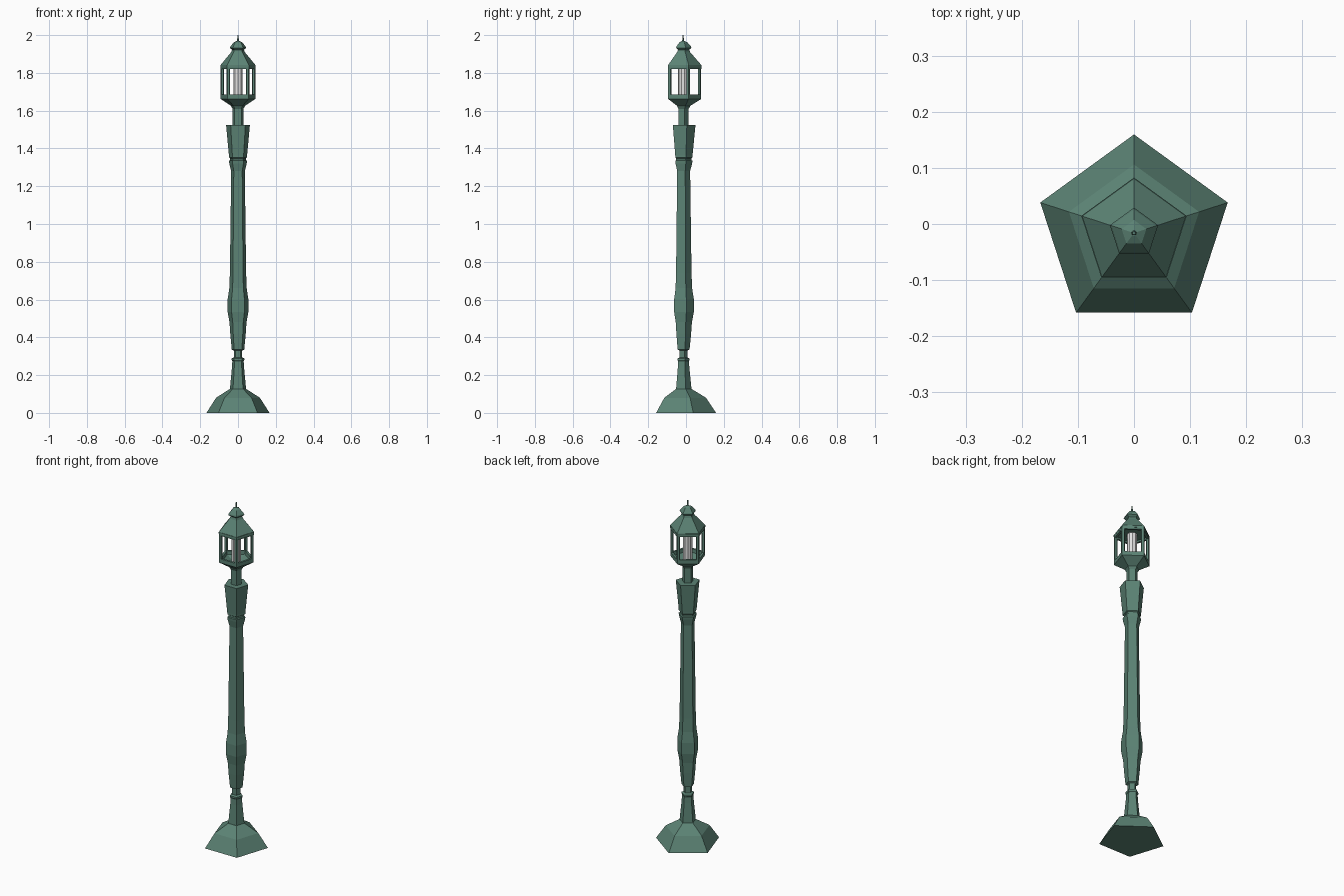
import bpy, bmesh, math
from mathutils import Vector

if "Cube" in bpy.data.objects:
    bpy.data.objects.remove(bpy.data.objects["Cube"])

CY = -0.016          # pentagon axis, so the bounding box is centred
S72 = math.sin(math.radians(72))


def material(name, rgb):
    m = bpy.data.materials.new(name)
    m.diffuse_color = (*rgb, 1)
    m.use_nodes = True
    m.node_tree.nodes["Principled BSDF"].inputs["Base Color"].default_value = m.diffuse_color
    return m


green = material("weathered_green", (0.105, 0.225, 0.175))
white = material("lamp_white", (0.75, 0.75, 0.75))


def finish(name, bm, mat):
    bmesh.ops.recalc_face_normals(bm, faces=bm.faces)
    me = bpy.data.meshes.new(name)
    bm.to_mesh(me)
    bm.free()
    me.materials.append(mat)
    ob = bpy.data.objects.new(name, me)
    ob.location.y = CY
    bpy.context.collection.objects.link(ob)
    return ob


def corner(r, i, z=0.0, n=5):
    a = math.pi / 2 + 2 * math.pi * i / n
    return Vector((r * math.cos(a), r * math.sin(a), z))


# Five-sided turned part from (front half width, height) pairs
def turned(name, profile, mat=green, closed=False, n=5):
    bm = bmesh.new()
    rings = [[bm.verts.new(corner(w / S72, i, z, n)) for i in range(n)] for w, z in profile]
    pairs = list(zip(rings, rings[1:]))
    if closed:
        pairs.append((rings[-1], rings[0]))
    else:
        bm.faces.new(rings[0])
        bm.faces.new(rings[-1])
    for a, b in pairs:
        for i in range(n):
            j = (i + 1) % n
            bm.faces.new((a[i], a[j], b[j], b[i]))
    return finish(name, bm, mat)


# Flared foot and pedestal
turned("base", [(0.167, 0), (0.116, 0.08), (0.043, 0.127)])
turned("pedestal", [(0.043, 0.125), (0.032, 0.24), (0.030, 0.275), (0.034, 0.28),
                    (0.034, 0.288), (0.022, 0.294), (0.022, 0.335)])
# Baluster bulge and tapering shaft
turned("shaft", [(0.022, 0.33), (0.033, 0.335), (0.041, 0.42), (0.045, 0.48), (0.055, 0.535),
                 (0.055, 0.60), (0.046, 0.66), (0.043, 0.74), (0.036, 1.28),
                 (0.046, 1.32), (0.048, 1.335), (0.042, 1.338), (0.042, 1.35)])
# Flared capital with a recessed rim, and stem
turned("capital", [(0.042, 1.348), (0.048, 1.352), (0.048, 1.362), (0.063, 1.525), (0.048, 1.525)])
turned("stem", [(0.028, 1.52), (0.028, 1.61), (0.036, 1.622), (0.036, 1.63)])
# Lantern bowl with lower rail and floor
turned("lantern_bowl", [(0.036, 1.625), (0.092, 1.662), (0.092, 1.685), (0.078, 1.685),
                        (0.076, 1.665), (0.03, 1.645)])
turned("upper_rail", [(0.092, 1.82), (0.094, 1.84), (0.078, 1.84), (0.078, 1.82)], closed=True)

# Angled corner posts
bm = bmesh.new()
R, RI, T = 0.092 / S72, 0.079 / S72, 0.013
for i in range(5):
    def leg(r, k, t):
        c = corner(r, i)
        return c + (corner(r, i + k) - c).normalized() * t
    outline = [leg(R, -1, T), corner(R, i), leg(R, 1, T),
               leg(RI, 1, T * 0.5), corner(RI, i), leg(RI, -1, T * 0.5)]
    lo, hi = [[bm.verts.new((p.x, p.y, z)) for p in outline] for z in (1.68, 1.825)]
    bm.faces.new(lo)
    bm.faces.new(hi)
    for a in range(6):
        b = (a + 1) % 6
        bm.faces.new((lo[a], lo[b], hi[b], hi[a]))
finish("lantern_posts", bm, green)

# Lamp tube, roof, cap and spike
turned("lamp_tube", [(0.025, 1.64), (0.025, 1.86)], white, n=10)
turned("roof", [(0.078, 1.83), (0.094, 1.83), (0.092, 1.842), (0.036, 1.91), (0.03, 1.925)])
turned("roof_cap", [(0.028, 1.92), (0.043, 1.932), (0.040, 1.94), (0.022, 1.962), (0.005, 1.97)])
turned("spike", [(0.005, 1.965), (0.003, 2.0)])
